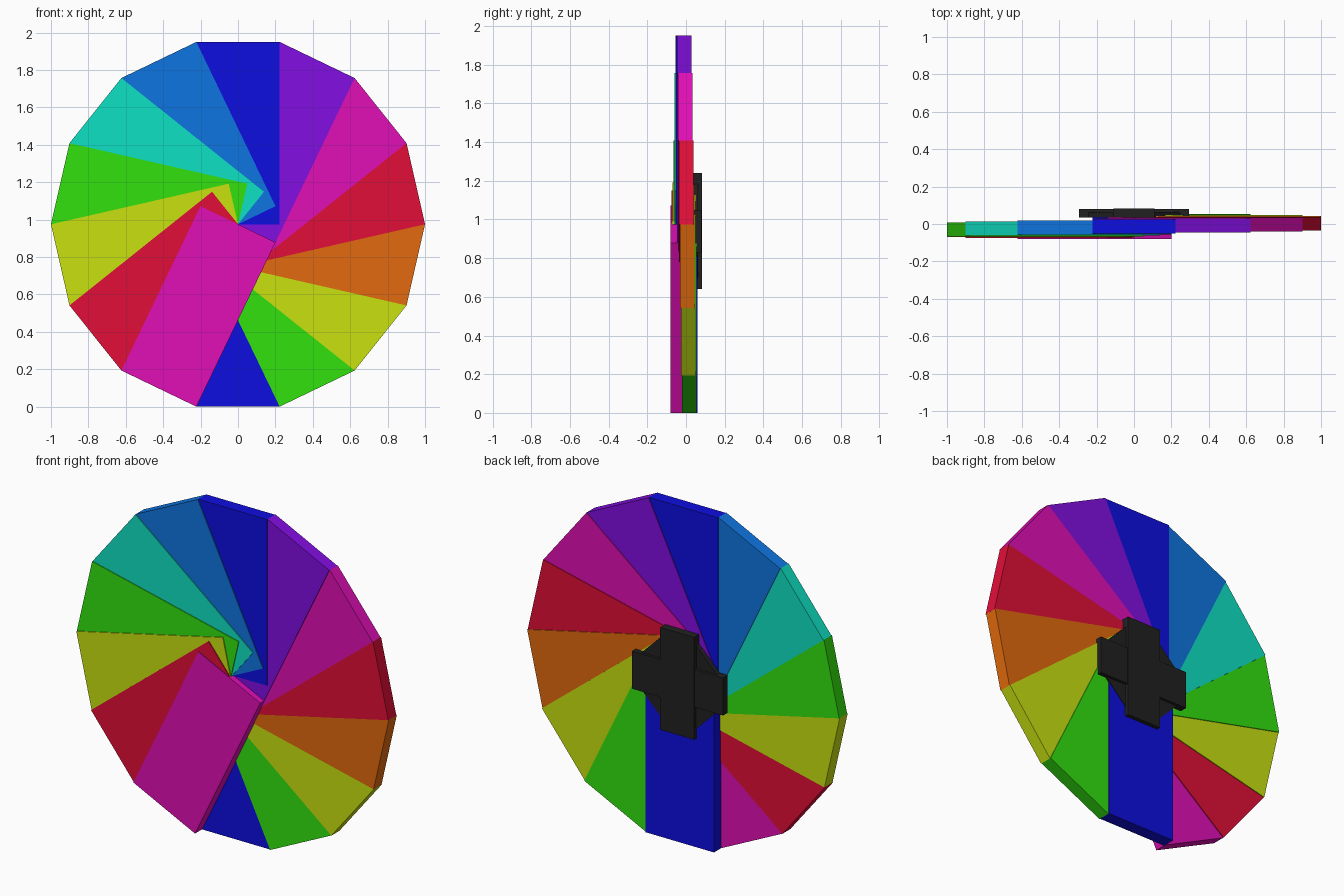
import bpy, math
from mathutils import Matrix, Vector

if "Cube" in bpy.data.objects:
    bpy.data.objects.remove(bpy.data.objects["Cube"])


def to_linear(c):
    c /= 255
    return c / 12.92 if c <= 0.04045 else ((c + 0.055) / 1.055) ** 2.4


def material(name, rgb):
    m = bpy.data.materials.new(name)
    m.diffuse_color = (*[to_linear(c) for c in rgb], 1)
    m.use_nodes = True
    m.node_tree.nodes["Principled BSDF"].inputs["Base Color"].default_value = m.diffuse_color
    return m


MATS = {n: material(n, c) for n, c in {
    "blue": (14, 14, 225), "green": (50, 225, 14), "yellow": (200, 225, 16),
    "orange": (225, 106, 14), "red": (225, 14, 55), "magenta": (225, 14, 182),
    "purple": (130, 14, 225), "sky blue": (15, 117, 225),
    "teal": (15, 225, 195), "black": (33, 33, 33)}.items()}


def box(name, x, y, z, pivot, angle, mat):
    """Box given by (min, max) ranges, turned about the y axis at the pivot."""
    verts = [(a, b, c) for a in x for b in y for c in z]
    faces = [(0, 1, 3, 2), (4, 6, 7, 5), (0, 4, 5, 1),
             (2, 3, 7, 6), (0, 2, 6, 4), (1, 5, 7, 3)]
    me = bpy.data.meshes.new(name)
    me.from_pydata(verts, [], faces)
    me.transform(Matrix.Translation(Vector(pivot)) @ Matrix.Rotation(angle, 4, 'Y'))
    me.materials.append(MATS[mat])
    ob = bpy.data.objects.new(name, me)
    bpy.context.collection.objects.link(ob)
    return ob


# Fan slats: from the bottom, round by the right, each one a step further forward
N = 14
R = 0.975
HALF = math.sin(math.pi / N)
order = ["blue", "green", "yellow", "orange", "red", "magenta", "purple",
         "blue", "sky blue", "teal", "green", "yellow", "red", "magenta"]
for k, colour in enumerate(order):
    y0 = -0.0155 - 0.005 * k
    box(f"slat_{k + 1}", (-HALF, HALF), (y0, y0 + 0.074), (-R, 0),
        (0, 0, R), -k * 2 * math.pi / N, colour)

# Rear hub: upright cross over a lower diagonal cross
HUB = (0, 0, 0.94)
for name, half_len, half_w, back, deg in (
        ("hub_upright_bar", 0.30, 0.11, 0.082, 0),
        ("hub_level_bar", 0.295, 0.11, 0.079, 90),
        ("hub_diagonal_bar_a", 0.25, 0.10, 0.063, 45),
        ("hub_diagonal_bar_b", 0.25, 0.10, 0.062, -45)):
    box(name, (-half_w, half_w), (0.035, back), (-half_len, half_len),
        HUB, math.radians(deg), "black")
